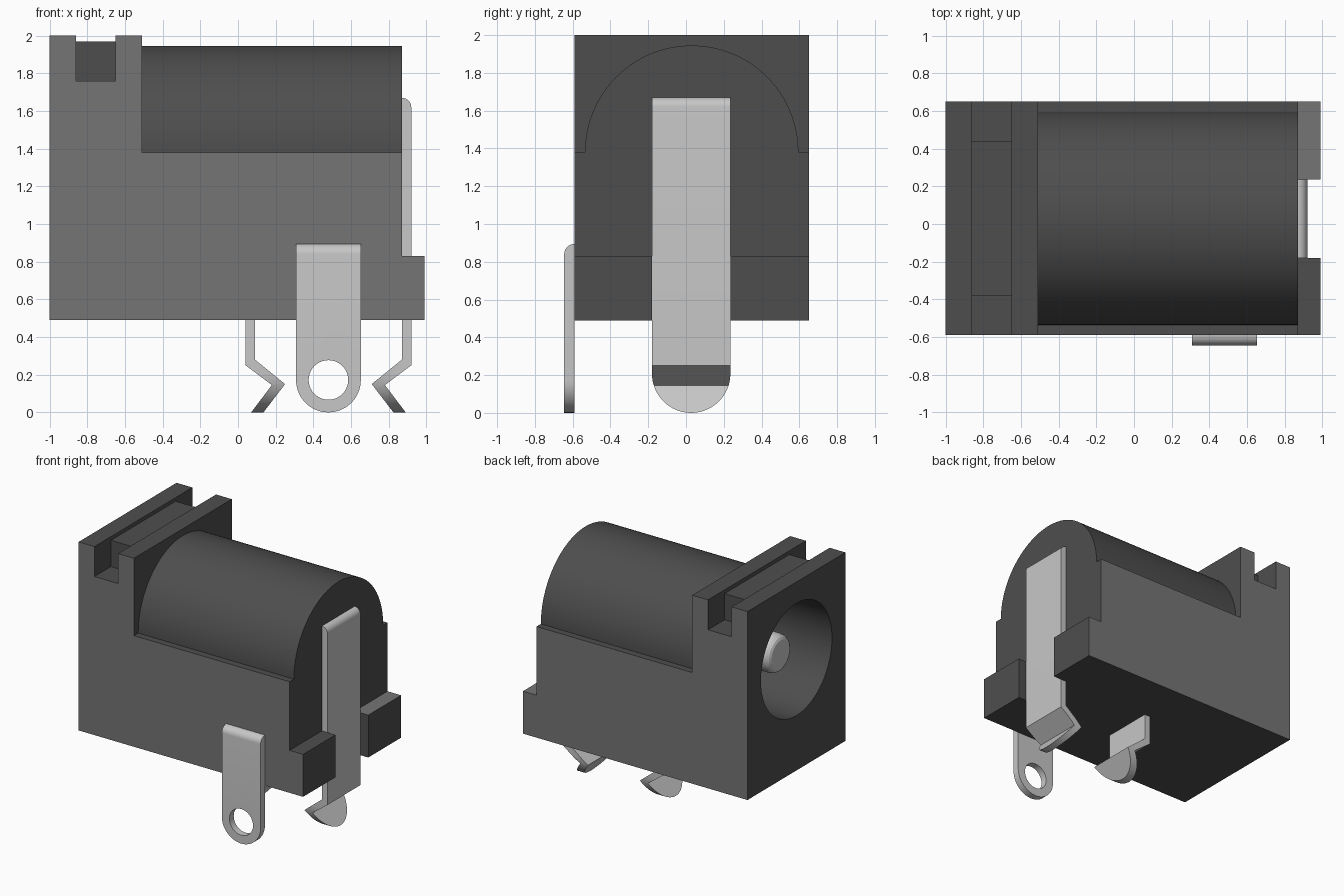
import bpy, bmesh, math

old = bpy.data.objects.get("Cube")
if old:
    bpy.data.objects.remove(old, do_unlink=True)


def material(name, v):
    m = bpy.data.materials.new(name)
    m.use_nodes = True
    col = (v, v, v, 1)
    m.diffuse_color = col
    bsdf = next(n for n in m.node_tree.nodes if n.type == 'BSDF_PRINCIPLED')
    bsdf.inputs["Base Color"].default_value = col
    return m


DARK = material("dark_plastic", 0.076)
SIDE = material("side_plastic", 0.178)
METAL = material("contact_metal", 0.57)

YC, ZC = 0.03, 1.38          # barrel axis
Y0, Y1 = -0.59, 0.65         # housing sides


def make_object(name, bm, mats):
    bmesh.ops.recalc_face_normals(bm, faces=bm.faces)
    me = bpy.data.meshes.new(name)
    bm.to_mesh(me)
    bm.free()
    for m in mats:
        me.materials.append(m)
    ob = bpy.data.objects.new(name, me)
    bpy.context.collection.objects.link(ob)
    return ob


def prism(name, pts, axis, lo, hi, mats=(DARK,)):
    """Extrude a profile: (x, z) along y, or (y, z) along x."""
    def place(p, t):
        return (p[0], t, p[1]) if axis == 'y' else (t, p[0], p[1])
    bm = bmesh.new()
    f = bm.faces.new([bm.verts.new(place(p, lo)) for p in pts])
    ext = bmesh.ops.extrude_face_region(bm, geom=[f])
    for v in ext["geom"]:
        if isinstance(v, bmesh.types.BMVert):
            v.co = place((v.co.x if axis == 'y' else v.co.y, v.co.z), hi)
    return make_object(name, bm, mats)


def arc(cx, cz, r, a0, a1, n):
    return [(cx + r * math.cos(math.radians(a0 + (a1 - a0) * i / n)),
             cz + r * math.sin(math.radians(a0 + (a1 - a0) * i / n)))
            for i in range(n + 1)]


def rect(a0, a1, z0, z1):
    return [(a0, z0), (a1, z0), (a1, z1), (a0, z1)]


def activate(ob):
    bpy.ops.object.select_all(action='DESELECT')
    ob.select_set(True)
    bpy.context.view_layer.objects.active = ob


def boolean(ob, cutter, op):
    activate(ob)
    mod = ob.modifiers.new("cut", 'BOOLEAN')
    mod.operation, mod.solver, mod.object = op, 'EXACT', cutter
    bpy.ops.object.modifier_apply(modifier=mod.name)


def smooth(ob):
    activate(ob)
    bpy.ops.object.shade_smooth_by_angle(angle=math.radians(25))


def remove(ob):
    bpy.data.objects.remove(ob, do_unlink=True)


def paint_sides(ob, top=False):
    """Lighter colour on the outer long sides, and optionally on top."""
    for p in ob.data.polygons:
        outer = abs(p.normal.y) > 0.9 and abs(p.center.y - YC) > 0.6
        if outer or (top and p.normal.z > 0.9):
            p.material_index = 1


# Housing, with the front wall and its grooved top
housing = prism("housing", [
    (-1, 0.49), (0.87, 0.49), (0.87, ZC), (-0.51, ZC), (-0.51, 2), (-0.65, 2),
    (-0.65, 1.76), (-0.86, 1.76), (-0.86, 2), (-1, 2)], 'y', Y0, Y1, (DARK, SIDE))
paint_sides(housing)
groove_block = prism("groove_block", rect(-0.86, -0.65, 1.76, 1.97), 'y', -0.38, 0.44)
barrel = prism("barrel", arc(YC, ZC, 0.565, 0, 180, 64), 'x', -0.51, 0.87)

# Round socket bored through the front wall into the barrel
bore = prism("bore_cutter", arc(YC, ZC, 0.45, 2, 362, 72)[:-1], 'x', -1.1, 0.75)
for part in (housing, groove_block, barrel):
    boolean(part, bore, 'DIFFERENCE')
    smooth(part)
remove(bore)

# Rear lugs either side of the contact strip
for name, a, b, top in (("rear_lug_front", Y0, -0.18, False),
                        ("rear_lug_back", 0.235, Y1, True)):
    lug = prism(name, rect(0.87, 0.99, 0.49, 0.83), 'y', a, b, (DARK, SIDE))
    paint_sides(lug, top)

# Centre pin with a rounded tip, spun around the barrel axis
bm = bmesh.new()
profile = [(-0.86, 0), (-0.86, 0.115), (-0.85, 0.133), (-0.83, 0.146),
           (-0.80, 0.15), (0.76, 0.15), (0.76, 0)]
vs = [bm.verts.new((x, YC, ZC + r)) for x, r in profile]
edges = [bm.edges.new(e) for e in zip(vs, vs[1:])]
bmesh.ops.spin(bm, geom=vs + edges, cent=(0, YC, ZC), axis=(1, 0, 0),
               angle=math.tau, steps=40)
bmesh.ops.remove_doubles(bm, verts=bm.verts, dist=0.0005)
smooth(make_object("centre_pin", bm, [METAL]))

# Bent spring contacts: side profile trimmed to a round-ended strip
foot = [(0.87, 0.28), (0.71, 0.15), (0.8365, -0.015), (0.9015, -0.015),
        (0.78, 0.145), (0.92, 0.25)]
rear_profile = foot + arc(0.87, 1.62, 0.05, 0, 90, 8)
inner_profile = [(0.96 - x, z) for x, z in foot + [(0.92, 0.5), (0.87, 0.5)]]
strip = prism("strip_cutter", arc(0.0275, 0.2075, 0.2075, 180, 360, 32)
              + [(0.235, 1.8), (-0.18, 1.8)], 'x', -0.2, 1.2, (METAL,))
for name, pts in (("rear_contact", rear_profile), ("inner_contact", inner_profile)):
    contact = prism(name, pts, 'y', -0.3, 0.35, (METAL,))
    boolean(contact, strip, 'INTERSECT')
    smooth(contact)
remove(strip)

# Side solder tab with a round end and an eyelet
tab = prism("side_tab", [(-0.59, -0.1), (-0.59, 0.895)]
            + arc(-0.59, 0.84, 0.055, 90, 180, 8)[1:] + [(-0.645, -0.1)],
            'x', 0.2, 0.8, (METAL,))
outline = prism("tab_cutter", arc(0.48, 0.172, 0.172, 180, 360, 32)
                + [(0.652, 1.1), (0.308, 1.1)], 'y', -0.8, -0.4, (METAL,))
eyelet = prism("eyelet_cutter", arc(0.48, 0.172, 0.105, 0, 360, 40)[:-1],
               'y', -0.8, -0.4, (METAL,))
boolean(tab, outline, 'INTERSECT')
boolean(tab, eyelet, 'DIFFERENCE')
smooth(tab)
remove(outline)
remove(eyelet)
